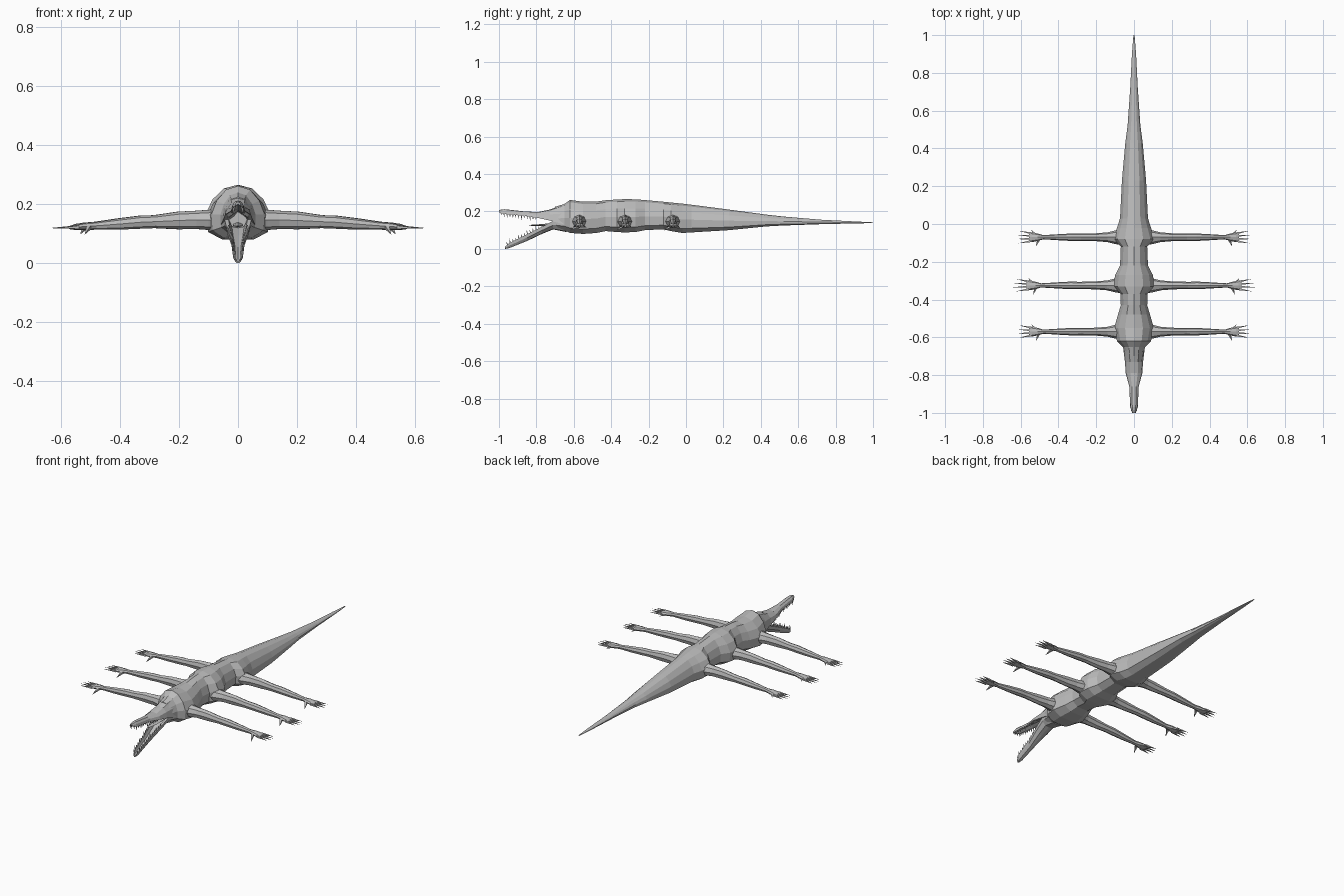
import bpy, math
from mathutils import Vector

if "Cube" in bpy.data.objects:
    bpy.data.objects.remove(bpy.data.objects["Cube"])

grey = bpy.data.materials.new("hide_grey")
grey.use_nodes = True
COLOR = (0.5, 0.5, 0.5, 1)
grey.diffuse_color = COLOR
grey.node_tree.nodes["Principled BSDF"].inputs["Base Color"].default_value = COLOR


def make(name, verts, faces):
    mesh = bpy.data.meshes.new(name)
    mesh.from_pydata(verts, [], faces)
    mesh.materials.append(grey)
    obj = bpy.data.objects.new(name, mesh)
    bpy.context.collection.objects.link(obj)
    # consistent outward normals
    import bmesh
    bm = bmesh.new()
    bm.from_mesh(mesh)
    bmesh.ops.recalc_face_normals(bm, faces=bm.faces)
    bm.to_mesh(mesh)
    bm.free()
    return obj


def skin(rings):
    """Faces and vertices of a capped skin over equal rings."""
    n = len(rings[0])
    verts = [p for ring in rings for p in ring]
    faces = [(i * n + k, i * n + (k + 1) % n, (i + 1) * n + (k + 1) % n, (i + 1) * n + k)
             for i in range(len(rings) - 1) for k in range(n)]
    faces += [tuple(range(n)), tuple(range(len(verts) - n, len(verts)))]
    return verts, faces


def loft_y(name, half, stations):
    """Symmetric profile swept along y; stations are (y, half width, bottom, top)."""
    full = half + [(-x, t) for x, t in reversed(half) if x > 0]
    return make(name, *skin([[(x * w, y, lo + t * (hi - lo)) for x, t in full]
                             for y, w, lo, hi in stations]))


# Body, shoulders, hips and tail
loft_y("body_and_tail",
       [(0, 1), (0.45, 0.93), (0.8, 0.72), (1, 0.46), (0.96, 0.15), (0.5, 0), (0, 0)],
       [(-0.70, 0.045, 0.11, 0.225), (-0.65, 0.06, 0.10, 0.24), (-0.62, 0.09, 0.085, 0.262),
        (-0.55, 0.105, 0.08, 0.252), (-0.48, 0.085, 0.085, 0.253), (-0.43, 0.07, 0.095, 0.26),
        (-0.37, 0.072, 0.09, 0.264), (-0.33, 0.108, 0.088, 0.266), (-0.27, 0.10, 0.09, 0.265),
        (-0.22, 0.074, 0.10, 0.261), (-0.12, 0.07, 0.105, 0.252), (-0.08, 0.108, 0.095, 0.248),
        (-0.02, 0.09, 0.085, 0.242), (0.03, 0.074, 0.088, 0.236), (0.23, 0.064, 0.10, 0.21),
        (0.43, 0.046, 0.12, 0.183), (0.52, 0.034, 0.125, 0.173), (0.72, 0.02, 0.132, 0.156),
        (0.9, 0.011, 0.136, 0.147), (1.0, 0.003, 0.138, 0.142)])

# Upper jaw with a hollow palate
UPPER = [(-1.0, 0.009, 0.196, 0.208), (-0.97, 0.02, 0.186, 0.212), (-0.86, 0.025, 0.176, 0.2),
         (-0.79, 0.044, 0.165, 0.197), (-0.73, 0.048, 0.152, 0.21), (-0.65, 0.058, 0.13, 0.238)]
loft_y("upper_jaw", [(0, 1), (0.45, 0.93), (0.85, 0.55), (1, 0), (0.7, 0), (0, 0.4)], UPPER)

# Lower jaw, hanging open, with a trough along its middle
LOWER = [(-0.967, 0.008, 0.0, 0.012), (-0.945, 0.017, 0.004, 0.03), (-0.85, 0.023, 0.042, 0.078),
         (-0.77, 0.038, 0.08, 0.118), (-0.71, 0.046, 0.104, 0.15), (-0.64, 0.056, 0.09, 0.17)]
loft_y("lower_jaw", [(0, 0), (0.5, 0.05), (0.95, 0.5), (1, 1), (0.7, 1), (0.45, 0.45), (0, 0.35)],
       LOWER)

# Tongue
loft_y("tongue", [(0, 1), (1, 0.5), (0, 0)],
       [(-0.84, 0.006, 0.124, 0.128), (-0.78, 0.017, 0.122, 0.132), (-0.69, 0.018, 0.124, 0.14)])


def spikes(name, list_of_spikes):
    """Joined four-sided spikes given as (base, tip, radius)."""
    verts, faces = [], []
    for base, tip, r in list_of_spikes:
        axis = (tip - base).normalized()
        u = axis.orthogonal().normalized()
        v = axis.cross(u)
        b = len(verts)
        verts += [base + u * r, base + v * r, base - u * r, base - v * r, tip]
        faces += [(b + k, b + (k + 1) % 4, b + 4) for k in range(4)]
        faces.append((b + 3, b + 2, b + 1, b))
    return make(name, verts, faces)


# Teeth set along each jaw edge
def teeth(name, jaw, edge, direction, count):
    rows = []
    for i in range(count):
        y = jaw[0][0] + 0.012 + i * 0.2 / count
        a, b = next((a, b) for a, b in zip(jaw, jaw[1:]) if a[0] <= y <= b[0])
        f = (y - a[0]) / (b[0] - a[0])
        w, z = (a[k] + f * (b[k] - a[k]) for k in (1, edge))
        length = 0.024 if i % 3 == 1 else 0.016
        for side in (-1, 1):
            base = Vector((side * w * 0.85, y, z))
            rows.append((base, base + Vector(direction) * length, 0.0045))
    spikes(name, rows)


teeth("upper_teeth", UPPER, 2, (0, 0.1, -1), 13)
teeth("lower_teeth", LOWER, 3, (0, -0.25, 1), 13)

# Legs: (x, y offset, z centre, half depth, half height)
LEG = [(0.05, 0, 0.145, 0.045, 0.04), (0.10, 0, 0.147, 0.036, 0.034), (0.14, 0, 0.147, 0.026, 0.031),
       (0.20, 0, 0.145, 0.021, 0.03), (0.28, 0, 0.141, 0.019, 0.022), (0.33, 0, 0.139, 0.02, 0.022),
       (0.40, 0, 0.133, 0.016, 0.019), (0.48, 0, 0.127, 0.011, 0.013), (0.51, 0, 0.125, 0.02, 0.013),
       (0.54, 0, 0.123, 0.026, 0.01), (0.555, 0, 0.121, 0.022, 0.006)]
# Fingers: base y, tip x, tip y
FINGERS = [(-0.02, 0.595, -0.032), (-0.007, 0.61, -0.01), (0.007, 0.607, 0.012), (0.02, 0.595, 0.034)]

for place, y0, reach in (("front", -0.57, 0), ("middle", -0.325, 0.015), ("rear", -0.07, 0)):
    for label, s in (("left", 1), ("right", -1)):
        rings = []
        for x, dy, zc, ry, rz in LEG:
            x += reach * x / 0.6
            rings.append([(s * x, y0 + dy + ry * math.cos(a), zc + rz * math.sin(a))
                          for a in (math.tau * k / 8 for k in range(8))])
        make(f"{place}_{label}_leg", *skin(rings))
        claws = []
        for by, tx, ty in FINGERS:
            root = Vector((s * (0.54 + reach), y0 + by, 0.122))
            knuckle = Vector((s * (tx + reach), y0 + ty, 0.123))
            claws.append((root, knuckle + Vector((s * 0.016, 0, -0.004)), 0.008))
        thumb = Vector((s * (0.505 + reach), y0 - 0.012, 0.122))
        claws.append((thumb, thumb + Vector((s * 0.015, -0.038, -0.025)), 0.01))
        claws.append((thumb + Vector((s * 0.015, 0.024, 0)),
                      thumb + Vector((s * 0.04, 0.052, -0.008)), 0.008))
        spikes(f"{place}_{label}_claws", claws)
